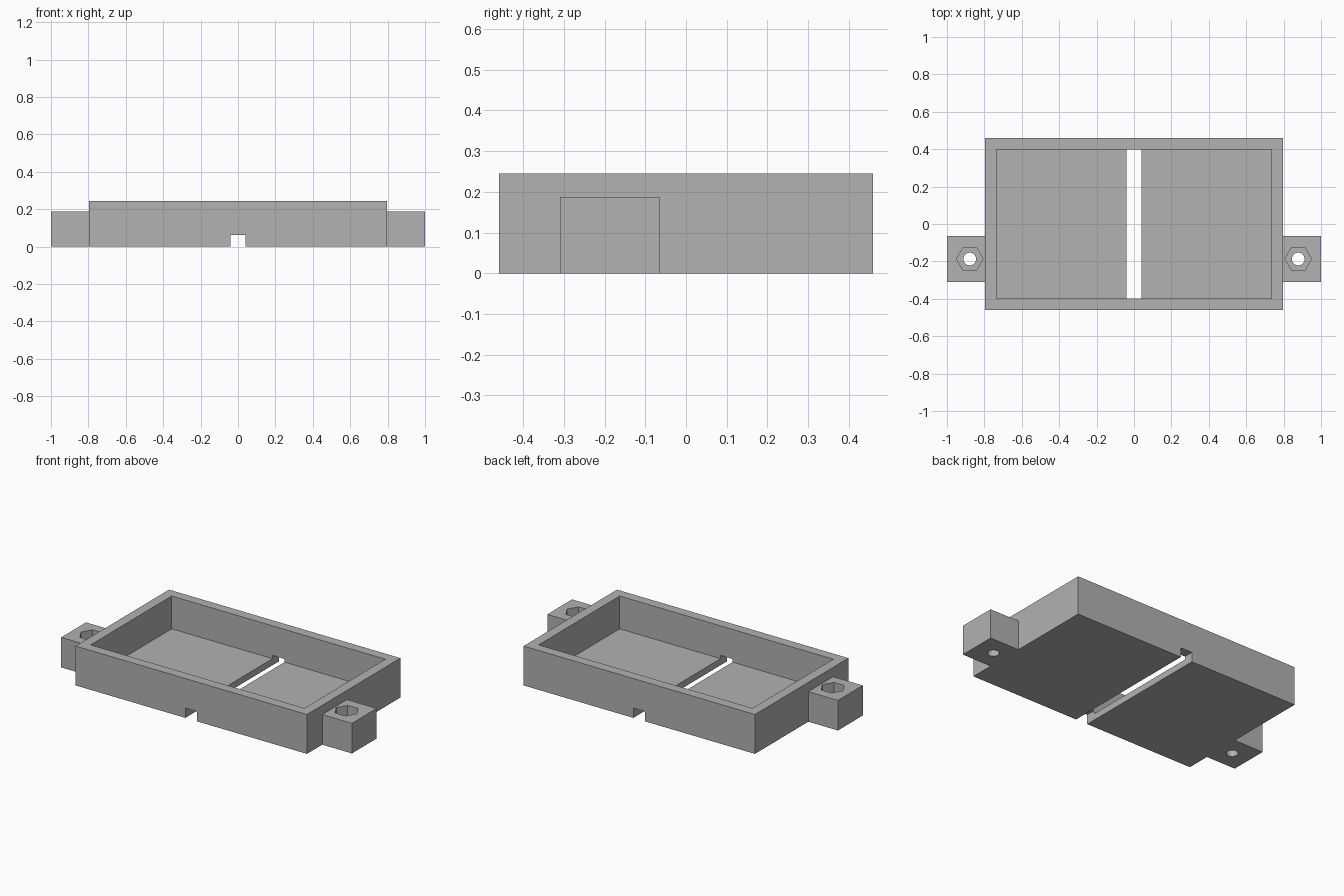
import bpy
import math

default = bpy.data.objects.get("Cube")
if default:
    bpy.data.objects.remove(default, do_unlink=True)

# Overall dimensions
BODY_X, BODY_Y, BODY_Z = 0.796, 0.459, 0.245    # half width, half depth, height
WALL, FLOOR = 0.061, 0.041
SLOT_HALF, SLOT_Z = 0.041, 0.061
LUG_Z, LUG_Y, LUG_HALF = 0.187, -0.187, 0.122
HOLE_X, HOLE_R = 0.878, 0.034
NUT_R, NUT_DEPTH = 0.071, 0.1
OVER = 0.05                                     # cutter overshoot

grey = bpy.data.materials.new("plain_grey")
grey.use_nodes = True
colour = (0.445, 0.445, 0.445, 1.0)
grey.diffuse_color = colour
grey.node_tree.nodes["Principled BSDF"].inputs["Base Color"].default_value = colour


def box(name, low, high):
    bpy.ops.mesh.primitive_cube_add(size=1)
    obj = bpy.context.object
    obj.name = name
    obj.location = [(a + b) / 2 for a, b in zip(low, high)]
    obj.scale = [b - a for a, b in zip(low, high)]
    bpy.ops.object.transform_apply(location=True, rotation=True, scale=True)
    obj.data.materials.append(grey)
    return obj


def prism(name, sides, radius, x, low, high):
    # The quarter turn points a corner along x
    bpy.ops.mesh.primitive_cylinder_add(
        vertices=sides, radius=radius, depth=high - low,
        location=(x, LUG_Y, (low + high) / 2), rotation=(0, 0, math.pi / 2))
    obj = bpy.context.object
    obj.name = name
    bpy.ops.object.transform_apply(location=True, rotation=True, scale=True)
    obj.data.materials.append(grey)
    return obj


def combine(target, tool, operation):
    mod = target.modifiers.new(tool.name, 'BOOLEAN')
    mod.object, mod.operation, mod.solver = tool, operation, 'EXACT'
    bpy.context.view_layer.objects.active = target
    bpy.ops.object.modifier_apply(modifier=mod.name)
    bpy.data.objects.remove(tool, do_unlink=True)


# Rectangular tray body
tray = box("tray_with_lugs", (-BODY_X, -BODY_Y, 0), (BODY_X, BODY_Y, BODY_Z))

# Mounting lugs on both ends, rooted in the walls
for side in (-1, 1):
    xs = sorted((side * (BODY_X - WALL / 2), side))
    lug = box("lug", (xs[0], LUG_Y - LUG_HALF, 0), (xs[1], LUG_Y + LUG_HALF, LUG_Z))
    combine(tray, lug, 'UNION')

# Open cavity
cavity = box("cavity", (WALL - BODY_X, WALL - BODY_Y, FLOOR),
             (BODY_X - WALL, BODY_Y - WALL, BODY_Z + OVER))
combine(tray, cavity, 'DIFFERENCE')

# Slot running front to back under the tray, through the floor
slot = box("slot", (-SLOT_HALF, -BODY_Y - OVER, -OVER),
           (SLOT_HALF, BODY_Y + OVER, SLOT_Z))
combine(tray, slot, 'DIFFERENCE')

# Screw holes and hexagonal nut pockets in the lugs
for side in (-1, 1):
    x = side * HOLE_X
    combine(tray, prism("screw_hole", 32, HOLE_R, x, -OVER, LUG_Z + OVER), 'DIFFERENCE')
    combine(tray, prism("nut_pocket", 6, NUT_R, x, LUG_Z - NUT_DEPTH, LUG_Z + OVER),
            'DIFFERENCE')

# Flat faces with smooth screw holes
bpy.ops.object.select_all(action='DESELECT')
tray.select_set(True)
bpy.context.view_layer.objects.active = tray
bpy.ops.object.shade_smooth_by_angle(angle=math.radians(30))
